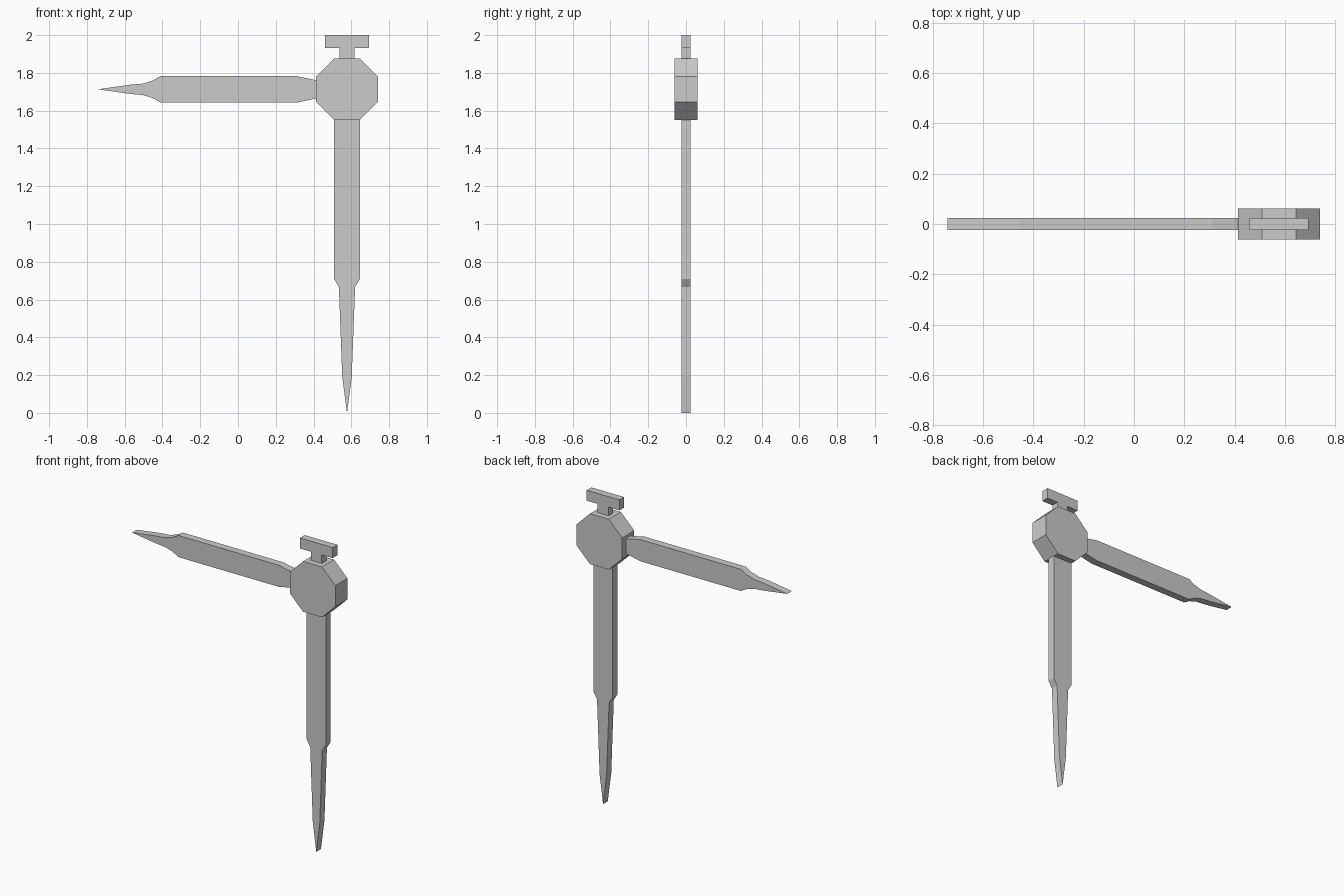
import bpy
import bmesh

cube = bpy.data.objects.get("Cube")
if cube:
    bpy.data.objects.remove(cube, do_unlink=True)

# Single plain grey
GREY = (0.6, 0.6, 0.6, 1)
grey = bpy.data.materials.new("light_grey")
grey.use_nodes = True
grey.diffuse_color = GREY
grey.node_tree.nodes["Principled BSDF"].inputs["Base Color"].default_value = GREY

HUB_X, HUB_Z = 0.577, 1.713
THIN, THICK = 0.024, 0.062


def plate(name, outline, half_depth):
    """Extrude a closed x-z outline evenly about y = 0."""
    bm = bmesh.new()
    front = bm.faces.new([bm.verts.new((x, -half_depth, z)) for x, z in outline])
    extruded = bmesh.ops.extrude_face_region(bm, geom=[front], use_keep_orig=True)
    moved = [v for v in extruded["geom"] if isinstance(v, bmesh.types.BMVert)]
    bmesh.ops.translate(bm, verts=moved, vec=(0, 2 * half_depth, 0))
    bmesh.ops.recalc_face_normals(bm, faces=bm.faces)
    mesh = bpy.data.meshes.new(name)
    bm.to_mesh(mesh)
    bm.free()
    mesh.materials.append(grey)
    obj = bpy.data.objects.new(name, mesh)
    bpy.context.collection.objects.link(obj)
    return obj


def mirrored(tip, profile):
    """Outline from a tip plus (position, half width) pairs on both sides."""
    return ([(tip, 0)] + [(p, w) for p, w in profile]
            + [(p, -w) for p, w in reversed(profile)])


# Octagonal hinge block
R, C = 0.163, 0.068
hub = [(C, R), (R, C), (R, -C), (C, -R), (-C, -R), (-R, -C), (-R, C), (-C, R)]
plate("hinge_block", [(HUB_X + x, HUB_Z + z) for x, z in hub], THICK)

# Upright leg, pointed at the bottom
leg = mirrored(0, [(0.19, 0.025), (0.667, 0.043), (0.71, 0.069), (1.56, 0.069)])
plate("upright_leg", [(HUB_X + w, p) for p, w in leg], THIN)

# Level leg, pointed at the outer end
arm = mirrored(-0.741, [(-0.574, 0.024), (-0.505, 0.03), (-0.452, 0.046),
                        (-0.41, 0.07), (0.31, 0.07), (0.425, 0.046)])
plate("level_leg", [(p, HUB_Z + w) for p, w in arm], THIN)

# T-shaped handle
half = [(0.039, 1.87), (0.039, 1.932), (0.117, 1.932), (0.117, 2.0)]
handle = half + [(-x, z) for x, z in reversed(half)]
plate("top_handle", [(HUB_X + x, z) for x, z in handle], THIN)
